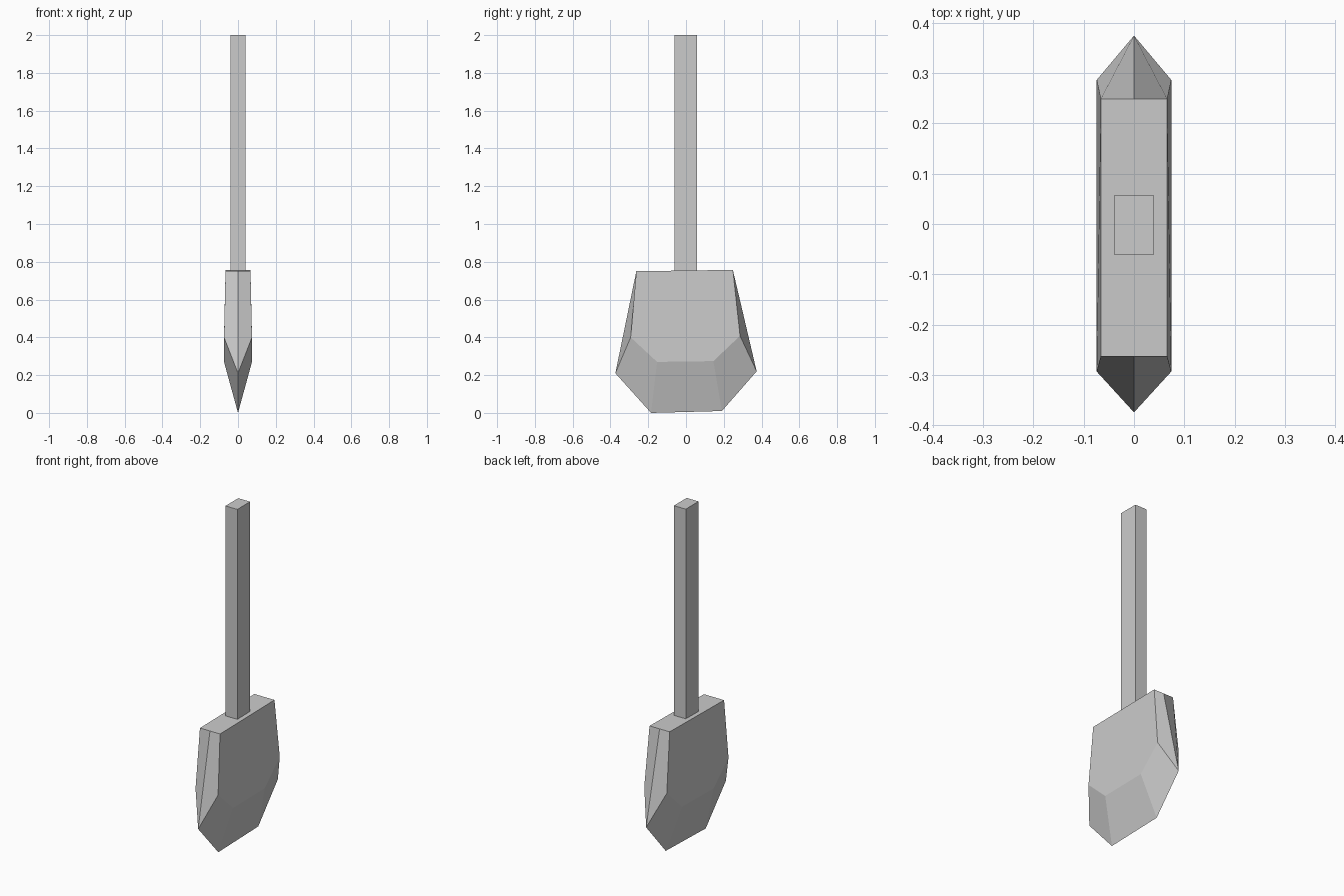
import bpy, bmesh

if "Cube" in bpy.data.objects:
    bpy.data.objects.remove(bpy.data.objects["Cube"])

# Outer edge (at x = 0): (y, z), and raised cheek faces: (half thickness, y, z)
EDGE = [(-0.263, 0.75), (-0.374, 0.21), (-0.185, 0.0),
        (0.19, 0.01), (0.374, 0.22), (0.248, 0.757)]
CHEEK = [(0.066, -0.263, 0.75), (0.074, -0.293, 0.40), (0.074, -0.153, 0.27),
         (0.074, 0.145, 0.274), (0.074, 0.286, 0.408), (0.066, 0.248, 0.757)]


def make_object(name, bm):
    bmesh.ops.recalc_face_normals(bm, faces=bm.faces)
    mesh = bpy.data.meshes.new(name)
    bm.to_mesh(mesh)
    bm.free()
    obj = bpy.data.objects.new(name, mesh)
    bpy.context.collection.objects.link(obj)
    return obj


# Blade: bevelled wedge, both cheeks sharing one outer edge loop
bm = bmesh.new()
edge = [bm.verts.new((0, y, z)) for y, z in EDGE]
n = len(edge)
for side in (-1, 1):
    cheek = [bm.verts.new((side * x, y, z)) for x, y, z in CHEEK]
    bm.faces.new(cheek)
    for i in range(n):
        j = (i + 1) % n
        bm.faces.new((edge[i], edge[j], cheek[j], cheek[i]))
make_object("blade", bm)

# Handle: plain square-edged shaft seated on the blade
bm = bmesh.new()
bmesh.ops.create_cube(bm, size=1)
bmesh.ops.scale(bm, vec=(0.078, 0.12, 1.25), verts=bm.verts)
bmesh.ops.translate(bm, vec=(0, -0.002, 1.375), verts=bm.verts)
make_object("handle", bm)
